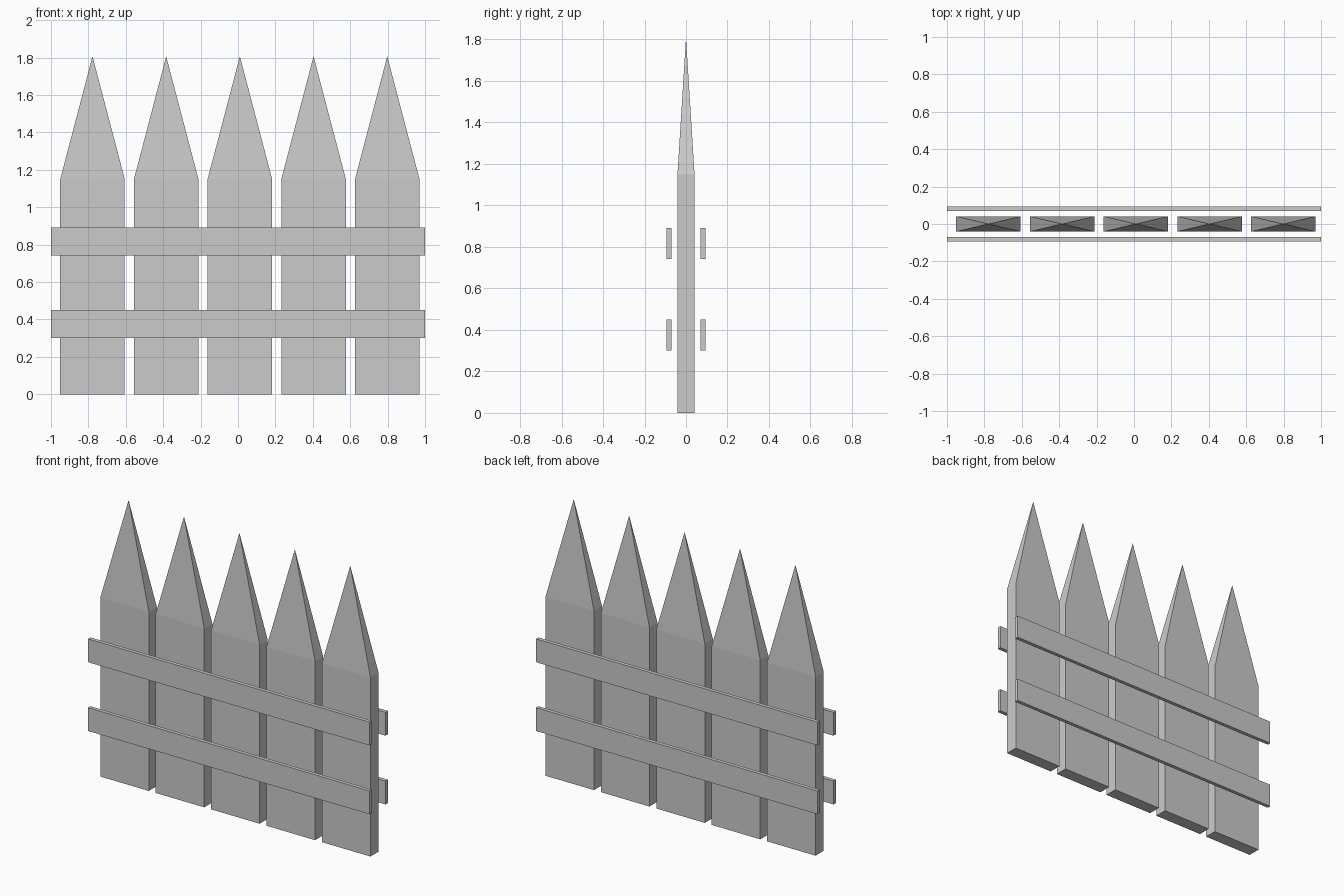
import bpy, bmesh

if "Cube" in bpy.data.objects:
    bpy.data.objects.remove(bpy.data.objects["Cube"])

def finish(name, bm):
    bmesh.ops.recalc_face_normals(bm, faces=bm.faces)
    mesh = bpy.data.meshes.new(name)
    bm.to_mesh(mesh)
    bm.free()
    obj = bpy.data.objects.new(name, mesh)
    bpy.context.collection.objects.link(obj)
    return obj

def box(bm, x, y, z0, z1, w, d):
    verts = bmesh.ops.create_cube(bm, size=1)["verts"]
    for v in verts:
        v.co = (x + v.co.x * w, y + v.co.y * d, z0 + (v.co.z + 0.5) * (z1 - z0))
    return verts

# Pickets: box with the top face poked up into a four-sided point
for i in range(5):
    bm = bmesh.new()
    x = 0.01 + (i - 2) * 0.394
    box(bm, x, 0, 0, 1.15, 0.345, 0.082)
    top = max(bm.faces, key=lambda f: f.calc_center_median().z)
    tip = bmesh.ops.poke(bm, faces=[top])["verts"][0]
    tip.co.z = 1.807
    finish(f"picket_{i + 1}", bm)

# Rails: lower and upper, on front and back
for side, y in (("front", -0.082), ("back", 0.082)):
    for level, z in (("lower", 0.30), ("upper", 0.742)):
        bm = bmesh.new()
        box(bm, 0, y, z, z + 0.15, 2.0, 0.024)
        finish(f"{side}_{level}_rail", bm)
